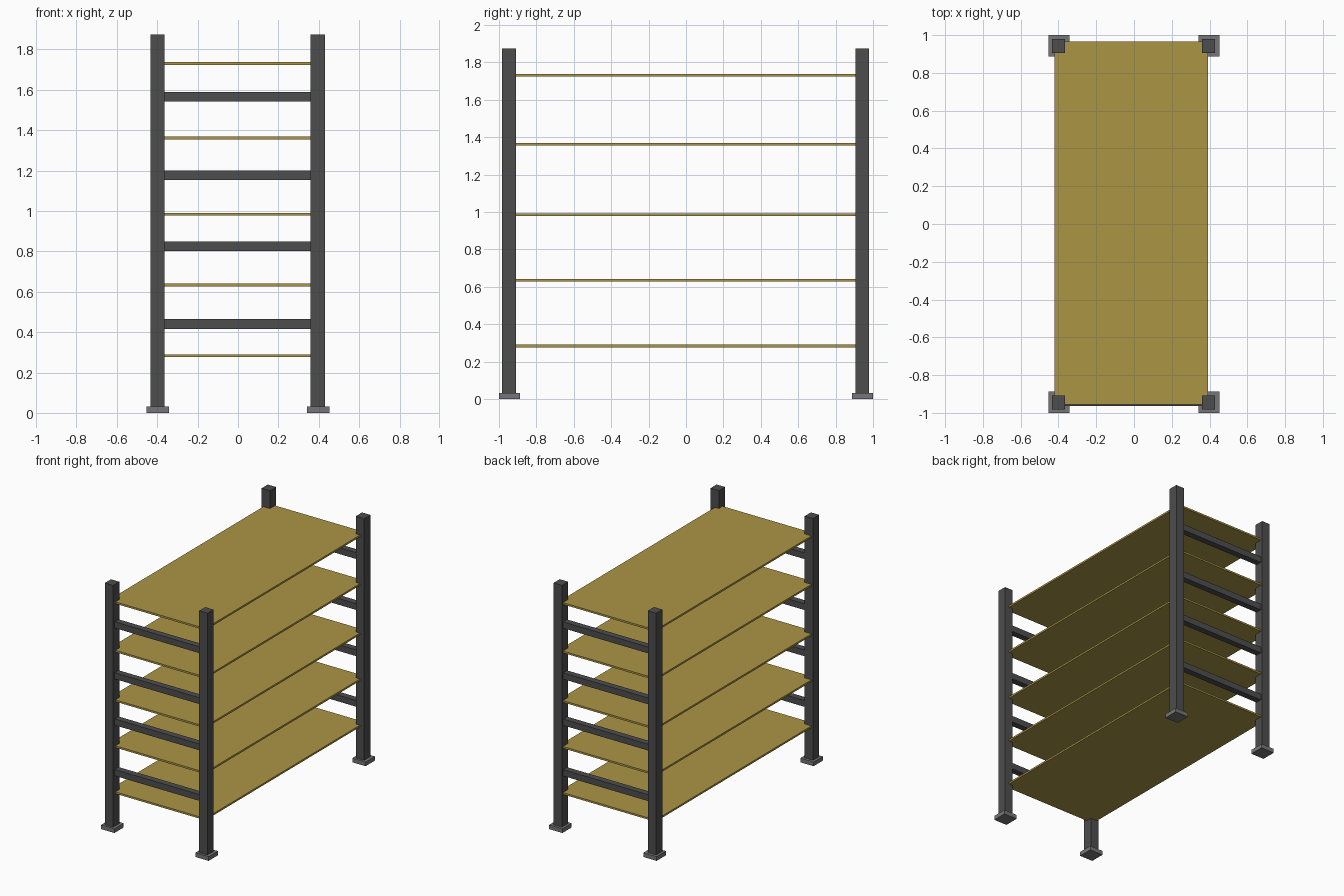
import bpy

if "Cube" in bpy.data.objects:
    bpy.data.objects.remove(bpy.data.objects["Cube"])


def material(name, rgb):
    m = bpy.data.materials.new(name)
    m.diffuse_color = (*rgb, 1)
    m.use_nodes = True
    m.node_tree.nodes["Principled BSDF"].inputs["Base Color"].default_value = m.diffuse_color
    return m


def box(name, lo, hi, mat):
    # Axis-aligned box between two corners
    centre = [(a + b) / 2 for a, b in zip(lo, hi)]
    bpy.ops.mesh.primitive_cube_add(size=1, location=centre)
    ob = bpy.context.object
    ob.name = name
    ob.scale = [b - a for a, b in zip(lo, hi)]
    bpy.ops.object.transform_apply(location=False, rotation=False, scale=True)
    ob.data.materials.append(mat)
    return ob


dark = material("dark_metal", (0.075, 0.075, 0.075))
grey = material("foot_grey", (0.18, 0.18, 0.18))
wood = material("shelf_board", (0.41, 0.30, 0.06))

X, Y = 0.397, 0.944      # corner post centres
FOOT, POST = 0.056, 0.037  # half widths

# Corner posts standing on square feet
for sx, side in ((-1, "left"), (1, "right")):
    for sy, end in ((-1, "front"), (1, "back")):
        x, y = sx * X - 0.002, sy * Y - 0.002
        fx, fy = sx * X, sy * Y
        box(f"{end}_{side}_foot", (fx - FOOT, fy - FOOT, 0), (fx + FOOT, fy + FOOT, 0.032), grey)
        box(f"{end}_{side}_post", (x - 0.035, y - POST, 0.032), (x + 0.035, y + POST, 1.873), dark)

# Cross rails joining the posts at each end
for i, z in enumerate((0.44, 0.825, 1.177, 1.565)):
    for sy, end in ((-1, "front"), (1, "back")):
        y = sy * 0.94
        box(f"{end}_rail_{i + 1}", (-X, y - 0.024, z - 0.024), (X, y + 0.024, z + 0.024), dark)

# Thin shelf boards
for i, z in enumerate((0.283, 0.634, 0.984, 1.361, 1.73)):
    box(f"shelf_{i + 1}", (-0.42, -0.955, z - 0.007), (0.393, 0.966, z + 0.007), wood)
